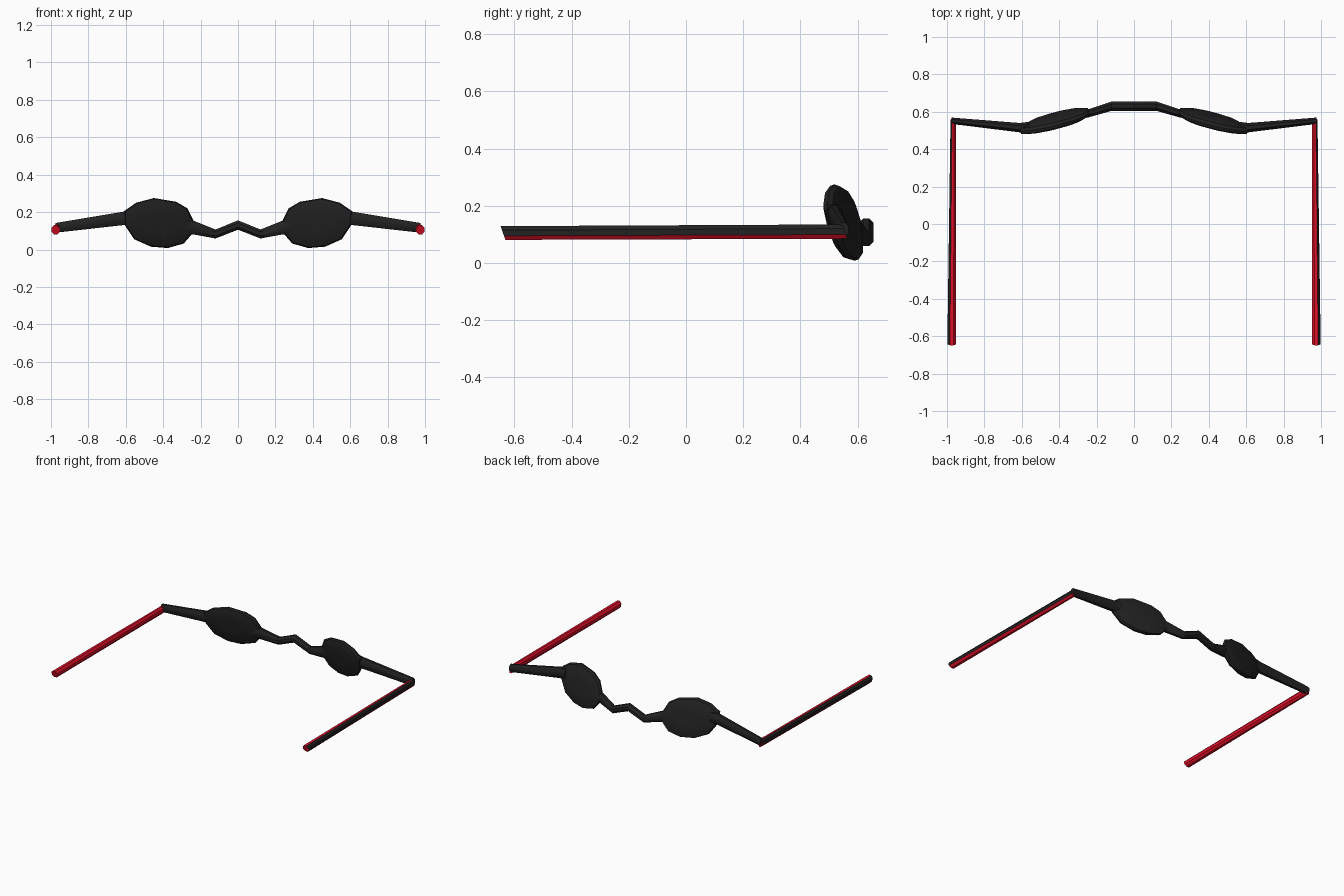
import bpy, bmesh, math
from mathutils import Vector

if "Cube" in bpy.data.objects:
    bpy.data.objects.remove(bpy.data.objects["Cube"])


def material(name, rgb):
    m = bpy.data.materials.new(name)
    m.diffuse_color = (*rgb, 1)
    m.use_nodes = True
    m.node_tree.nodes["Principled BSDF"].inputs["Base Color"].default_value = m.diffuse_color
    return m


black = material("frame black", (0.016, 0.016, 0.016))
red = material("arm red", (0.75, 0.005, 0.022))


def finish(bm, name, mats, mirror=True):
    bmesh.ops.recalc_face_normals(bm, faces=bm.faces)
    me = bpy.data.meshes.new(name)
    bm.to_mesh(me)
    bm.free()
    for m in mats:
        me.materials.append(m)
    ob = bpy.data.objects.new(name, me)
    bpy.context.collection.objects.link(ob)
    if mirror:
        ob.modifiers.new("mirror", 'MIRROR').use_mirror_merge = False
    bpy.ops.object.select_all(action='DESELECT')
    ob.select_set(True)
    bpy.context.view_layer.objects.active = ob
    bpy.ops.object.shade_smooth_by_angle(angle=math.radians(35))
    return ob


def skin(bm, rings):
    """Bridge a list of equal vertex rings and cap both ends."""
    n = len(rings[0])
    for a, b in zip(rings, rings[1:]):
        for i in range(n):
            j = (i + 1) % n
            bm.faces.new((a[i], a[j], b[j], b[i]))
    bm.faces.new(rings[0])
    bm.faces.new(rings[-1])


def tube(path, axis_u, shear=Vector()):
    """Eight-sided tube; path entries are (x, y, z, radius_u, radius_z)."""
    bm = bmesh.new()
    rings = []
    for x, y, z, ru, rz in path:
        ring = []
        for i in range(8):
            a = math.radians(22.5 + 45 * i)
            k = 1 / math.cos(math.radians(22.5))
            u, w = ru * k * math.cos(a), rz * k * math.sin(a)
            ring.append(bm.verts.new(Vector((x, y, z + w)) + axis_u * u + shear * w))
        rings.append(ring)
    skin(bm, rings)
    return bm


X, Y = Vector((1, 0, 0)), Vector((0, 1, 0))

# Temple arms: black on the outer and upper-outer sides, red elsewhere
bm = tube([(0.967, 0.555, 0.110, 0.014, 0.025),
           (0.975, -0.64, 0.105, 0.023, 0.024)], X, Vector((0, -0.35, 0)))
bmesh.ops.recalc_face_normals(bm, faces=bm.faces)
for f in bm.faces:
    f.normal_update()
    n = f.normal
    f.material_index = 0 if n.x > 0.3 and n.z > -0.3 else 1
finish(bm, "temple_arm", [black, red])

# Bars from the lenses out to the hinges
finish(tube([(0.56, 0.525, 0.170, 0.022, 0.035),
             (0.61, 0.515, 0.167, 0.025, 0.036),
             (0.975, 0.552, 0.116, 0.017, 0.026)], Y), "hinge_bar", [black])

# Nose bridge
half = [(0.30, 0.578, 0.130, 0.020, 0.040),
        (0.24, 0.593, 0.118, 0.022, 0.037),
        (0.12, 0.630, 0.083, 0.025, 0.024)]
mid = [(0, 0.630, 0.131, 0.025, 0.025)]
left = [(-p[0], *p[1:]) for p in reversed(half)]
finish(tube(half + mid + left, Y), "nose_bridge", [black], mirror=False)

# Lenses: twelve-sided outline, tilted, domed front and back
outline = [(.24, .09), (.235, .15), (.27, .22), (.33, .255), (.45, .275),
           (.545, .25), (.61, .205), (.605, .13), (.555, .055), (.465, .015),
           (.375, .008), (.29, .032)]
cx, cz = 0.425, 0.142
bm = bmesh.new()
rings = []
for scale, off in [(0.4, -0.03), (0.78, -0.026), (0.96, -0.016), (1, 0),
                   (0.96, 0.016), (0.78, 0.026), (0.4, 0.03)]:
    ring = []
    for px, pz in outline:
        x, z = cx + (px - cx) * scale, cz + (pz - cz) * scale
        y = 0.55 - 0.24 * (x - 0.43) - 0.2 * (z - 0.14) + off
        ring.append(bm.verts.new((x, y, z)))
    rings.append(ring)
skin(bm, rings)
finish(bm, "lens", [black])
